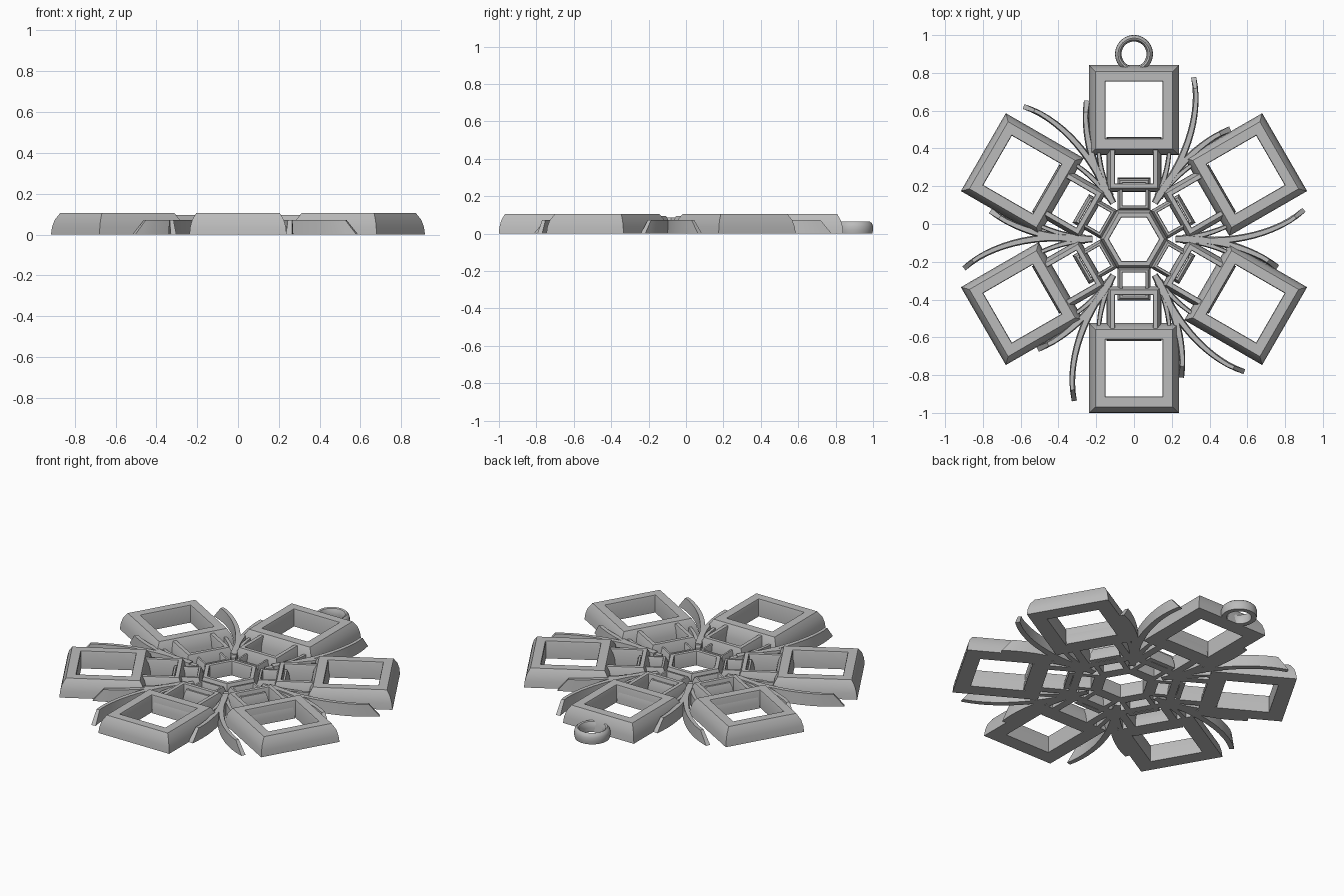
import bpy, bmesh, math
from mathutils import Matrix, Vector
from mathutils.geometry import interpolate_bezier

cube = bpy.data.objects.get("Cube")
if cube:
    bpy.data.objects.remove(cube, do_unlink=True)

grey = bpy.data.materials.new("plain grey")
grey.use_nodes = True
grey.diffuse_color = (0.5, 0.5, 0.5, 1)
grey.node_tree.nodes["Principled BSDF"].inputs["Base Color"].default_value = (0.5, 0.5, 0.5, 1)

CENTRE = Matrix.Translation((0, -0.08, 0))


def finish(name, bm, matrix):
    bmesh.ops.recalc_face_normals(bm, faces=bm.faces)
    mesh = bpy.data.meshes.new(name)
    bm.to_mesh(mesh)
    bm.free()
    mesh.materials.append(grey)
    mesh.transform(matrix)
    obj = bpy.data.objects.new(name, mesh)
    bpy.context.collection.objects.link(obj)
    bpy.ops.object.select_all(action="DESELECT")
    obj.select_set(True)
    bpy.context.view_layer.objects.active = obj
    bpy.ops.object.shade_smooth_by_angle(angle=math.radians(30))


def bridge(bm, loops, closed):
    """Join equal vertex loops with quads."""
    count = len(loops[0])
    for i in range(len(loops) if closed else len(loops) - 1):
        a, b = loops[i], loops[(i + 1) % len(loops)]
        for k in range(count):
            n = (k + 1) % count
            bm.faces.new((a[k], a[n], b[n], b[k]))


def ring(name, sides, profile, matrix, turn=0.0):
    """Sweep a closed (apothem, height) profile round a regular polygon."""
    bm = bmesh.new()
    loops = []
    for apothem, z in profile:
        r = apothem / math.cos(math.pi / sides)
        angles = [turn + math.tau * k / sides for k in range(sides)]
        loops.append([bm.verts.new((r * math.cos(t), r * math.sin(t), z)) for t in angles])
    bridge(bm, loops, True)
    finish(name, bm, matrix)


def frame_profile(outer, inner, top, bevel):
    """Rounded outer shoulder, flat top, straight inner wall."""
    return [(outer, 0), (outer - bevel * 0.12, top * 0.35),
            (outer - bevel * 0.4, top * 0.68), (outer - bevel, top),
            (inner + 0.003, top), (inner, top * 0.92), (inner, 0)]


def blade(name, points, width, height, matrix):
    """Curved leaf blade with a sloping end."""
    path = interpolate_bezier(*[Vector((x, y, 0)) for x, y in points], 14)
    bm = bmesh.new()
    loops = []
    for i, p in enumerate(path):
        t = i / (len(path) - 1)
        along = (path[min(i + 1, len(path) - 1)] - path[max(i - 1, 0)]).normalized()
        side = Vector((-along.y, along.x, 0))
        half = width * (1 - 0.4 * t) / 2
        top = Vector((0, 0, height)) - along * 0.06 * t ** 3
        section = [p - side * half, p + side * half,
                   p + side * half * 0.7 + top, p - side * half * 0.7 + top]
        loops.append([bm.verts.new(v) for v in section])
    bridge(bm, loops, False)
    bm.faces.new(loops[0])
    bm.faces.new(loops[-1])
    finish(name, bm, matrix)


# Central hexagon
ring("hub_hexagon", 6, frame_profile(0.155, 0.115, 0.085, 0.016), CENTRE)

# Square frames: radial centre, half size, half hole, height, bevel
frames = {
    "outer_frame": (0.683, 0.238, 0.151, 0.105, 0.033),
    "middle_frame": (0.395, 0.145, 0.1, 0.095, 0.02),
    "inner_frame": (0.238, 0.0875, 0.06, 0.075, 0.014),
}
# Blades: path, width, height
blades = {
    "long_blade": (((0.26, 0), (0.5, -0.03), (0.75, 0.02), (0.9, 0.155)), 0.045, 0.072),
    "short_blade": (((0.26, 0), (0.4, 0), (0.6, -0.03), (0.76, -0.15)), 0.05, 0.072),
    "left_leaflet": (((0.22, 0), (0.34, 0.01), (0.46, 0.04), (0.56, 0.11)), 0.035, 0.065),
    "right_leaflet": (((0.22, 0), (0.34, -0.01), (0.46, -0.04), (0.56, -0.11)), 0.035, 0.065),
}
for k in range(6):
    arm = CENTRE @ Matrix.Rotation(math.radians(60 * k + 30), 4, "Z")
    for name, (radius, half, hole, top, bevel) in frames.items():
        ring(f"{name}_{k + 1}", 4, frame_profile(half, hole, top, bevel),
             arm @ Matrix.Translation((radius, 0, 0)), math.pi / 4)
    gap = CENTRE @ Matrix.Rotation(math.radians(60 * k), 4, "Z")
    for name, (points, width, height) in blades.items():
        blade(f"{name}_{k + 1}", points, width, height, gap)

# Hanging loop with a rounded section and flat base
tube = [(0.096, 0), (0.1, 0.02), (0.099, 0.04), (0.094, 0.055), (0.084, 0.064),
        (0.075, 0.06), (0.068, 0.045), (0.066, 0.025), (0.068, 0)]
ring("hanging_loop", 40, tube, Matrix.Translation((0, 0.9, 0)))
